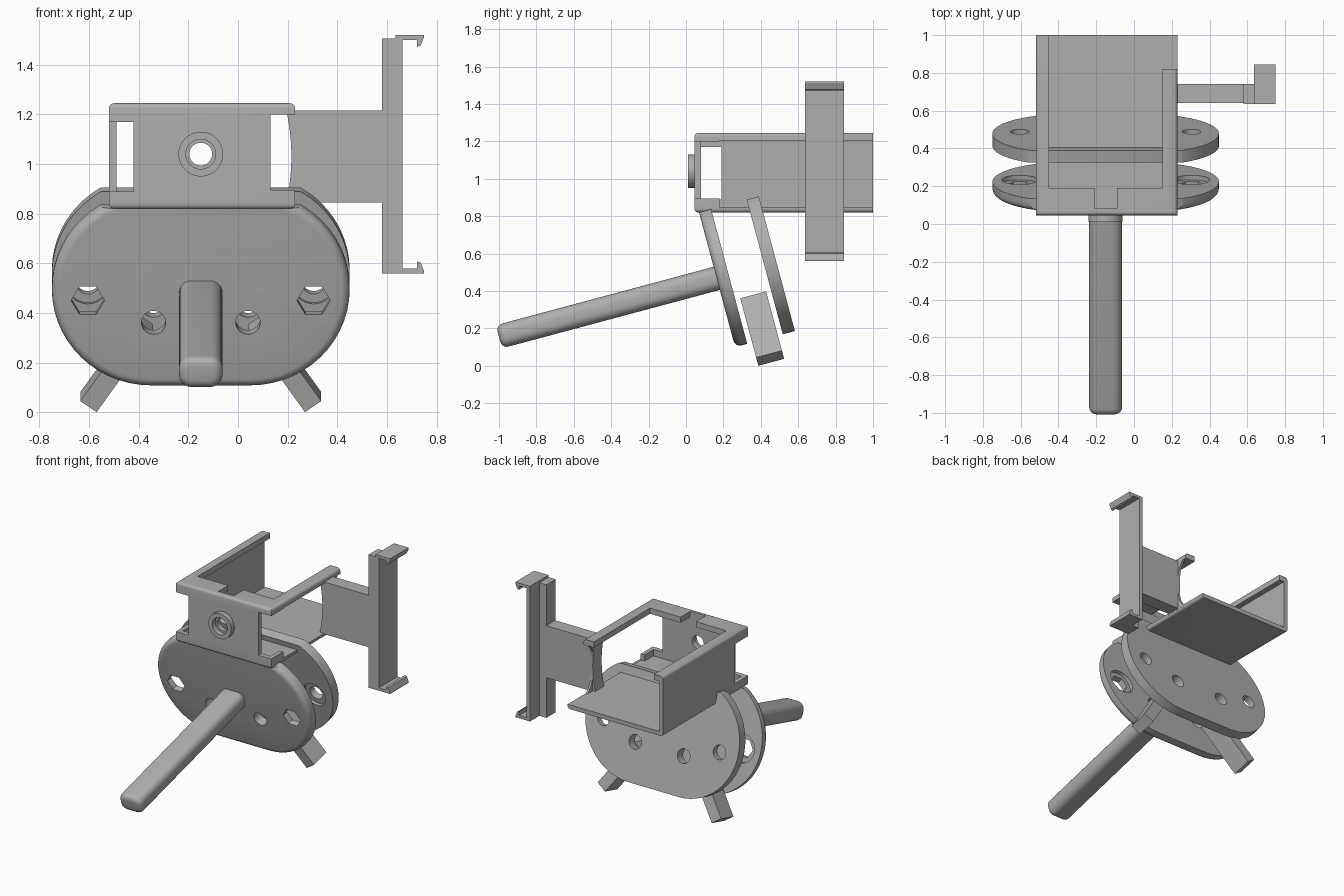
import bpy, bmesh, math
from mathutils import Matrix, Vector

if "Cube" in bpy.data.objects:
    bpy.data.objects.remove(bpy.data.objects["Cube"], do_unlink=True)

grey = bpy.data.materials.new("plain grey")
grey.use_nodes = True
grey.diffuse_color = (0.43, 0.43, 0.43, 1)
grey.node_tree.nodes["Principled BSDF"].inputs["Base Color"].default_value = grey.diffuse_color

MID = -0.15
FLAT = Matrix.Identity(4)
# Frame of the leaning plates: x across, y through the plates, z up the plates
TILT = Matrix.Translation((MID, 0.159, 0.487)) @ Matrix.Rotation(math.radians(15), 4, 'X')
# Frame that extrudes a (y, z) profile along x
SIDE = Matrix(((0, 1, 0, 0), (1, 0, 0, 0), (0, 0, 1, 0), (0, 0, 0, 1)))


def prism(name, profile, y0, y1, frame=FLAT, bevel=0, pick=None):
    """Extrude an (x, z) profile from y0 to y1, optionally rounding chosen edges."""
    bm = bmesh.new()
    face = bm.faces.new([bm.verts.new((x, y0, z)) for x, z in profile])
    ext = bmesh.ops.extrude_face_region(bm, geom=[face])
    moved = [v for v in ext["geom"] if isinstance(v, bmesh.types.BMVert)]
    bmesh.ops.translate(bm, verts=moved, vec=(0, y1 - y0, 0))
    bmesh.ops.recalc_face_normals(bm, faces=bm.faces)
    if bevel:
        edges = [e for e in bm.edges if pick is None or pick(e)]
        bmesh.ops.bevel(bm, geom=edges, offset=bevel, segments=5, profile=0.5, affect='EDGES')
    bm.transform(frame)
    bmesh.ops.recalc_face_normals(bm, faces=bm.faces)
    mesh = bpy.data.meshes.new(name)
    bm.to_mesh(mesh)
    bm.free()
    mesh.materials.append(grey)
    ob = bpy.data.objects.new(name, mesh)
    bpy.context.collection.objects.link(ob)
    return ob


def box(name, x, y, z, frame=FLAT, bevel=0, pick=None):
    corners = [(x[0], z[0]), (x[1], z[0]), (x[1], z[1]), (x[0], z[1])]
    return prism(name, corners, y[0], y[1], frame, bevel, pick)


def ring(x, z, r, n=32, start=0.0):
    return [(x + r * math.cos(start + math.tau * i / n),
             z + r * math.sin(start + math.tau * i / n)) for i in range(n)]


def cut(ob, cutters):
    """Subtract each cutter from the part, then discard the cutters."""
    bpy.context.view_layer.objects.active = ob
    for c in cutters:
        c.hide_render = True
        mod = ob.modifiers.new("cut", 'BOOLEAN')
        mod.operation, mod.solver, mod.object = 'DIFFERENCE', 'EXACT', c
        bpy.ops.object.modifier_apply(modifier=mod.name)
        bpy.data.objects.remove(c, do_unlink=True)


def at_front(y):
    return lambda e: all(abs(v.co.y - y) < 1e-4 for v in e.verts)


# Leaning plates: stadium outline, trimmed flat at the top
R, HALF, THICK, BACK = 0.4, 0.2, 0.067, 0.264


def stadium():
    n = 28
    arc = [math.pi * i / n - math.pi / 2 for i in range(n + 1)]
    right = [(HALF + R * math.cos(a), R * math.sin(a)) for a in arc]
    return right + [(-x, -z) for x, z in right]


def hole(x, z, r, y0, y1, n=32):
    return prism("hole_cutter", ring(x, z, r, n), y0, y1, TILT)


def trim():
    return box("trim_cutter", (-1, 1), (-0.5, 0.5), (0.345, 0.8), TILT)


front_plate = prism("front_plate", stadium(), 0, THICK, TILT, 0.035, at_front(0))
back_plate = prism("back_plate", stadium(), BACK, BACK + THICK, TILT)
front_cuts, back_cuts = [trim()], [trim()]
for s in (-1, 1):
    front_cuts += [hole(s * 0.455, -0.038, 0.067, -0.1, 0.15, 6),
                   hole(s * 0.455, -0.038, 0.095, THICK - 0.025, 0.15),
                   hole(s * 0.19, -0.13, 0.049, -0.1, 0.15)]
    back_cuts += [hole(s * 0.455, -0.038, 0.049, 0.2, 0.4),
                  hole(s * 0.455, -0.038, 0.085, 0.2, BACK + 0.02),
                  hole(s * 0.19, -0.13, 0.049, 0.2, 0.4)]
cut(front_plate, front_cuts)
cut(back_plate, back_cuts)

# Splayed legs held between the plates
for s, side in ((-1, "right"), (1, "left")):
    end, up = Vector((s * 0.4525, -0.506)), Vector((-s * 0.57, 0.82))
    across = Vector((up.y, -up.x)) * 0.04
    top = end + up * 0.4
    prism(side + "_leg", [end - across, end + across, top + across, top - across],
          0.094, 0.237, TILT)

# Handle: rounded rectangular bar with a softened tip
w, h, c = 0.0875, 0.064, 0.05
bar = []
for k, (sx, sz) in enumerate(((1, 1), (-1, 1), (-1, -1), (1, -1))):
    for i in range(7):
        a = math.pi / 2 * (k + i / 6)
        bar.append((sx * (w - c) + c * math.cos(a), -0.02 + sz * (h - c) + c * math.sin(a)))
handle = prism("handle", bar, -1.205, 0.02, TILT, 0.035, at_front(-1.205))

# Open tray: a rounded block, hollowed and cut open
X0, X1, Z0, Z1 = -0.52, 0.23, 0.82, 1.245
tray = box("tray", (X0, X1), (0.045, 1.1), (Z0, Z1), FLAT, 0.02,
           lambda e: not all(v.co.y > 1 for v in e.verts)
           and not (abs(e.verts[0].co.y - e.verts[1].co.y) < 1e-4
                    and abs(e.verts[0].co.z - e.verts[1].co.z) > 0.1))
openings = [
    ((-0.49, 0.20), (0.08, 1.3), (0.85, 1.205)),     # cavity
    ((-0.45, 0.15), (0.19, 1.3), (1.1, 1.4)),        # top
    ((0.14, 0.5), (0.18, 1.3), (0.85, 1.204)),       # open side
    ((0.10, 0.5), (0.82, 1.3), (0.851, 1.4)),        # rail end
    ((-0.7, -0.42), (-0.1, 0.19), (0.89, 1.17)),     # corner windows
    ((0.13, 0.5), (-0.1, 0.191), (0.895, 1.2)),
    ((-0.21, -0.09), (0.081, 0.21), (1.15, 1.4)),    # lip notch
    ((-0.8, 0.8), (1.0, 1.4), (0.5, 1.5)),           # rear end
]
cut(tray, [box("opening_cutter", *o) for o in openings]
    + [prism("bore_cutter", ring(MID, 1.04, 0.046), -0.2, 0.3)])

# Collar around the bore
collar = prism("collar", ring(MID, 1.04, 0.09, 40), 0.01, 0.06)
cut(collar, [prism("collar_cutter", ring(MID, 1.04, 0.06), -0.1, 0.045),
             prism("bore_cutter", ring(MID, 1.04, 0.046), -0.1, 0.2)])

# Side web joining tray rails, flared towards its ends
N = 12
ts = [2 * i / N - 1 for i in range(N + 1)]
web = [(0.64, 0.835), *[(0.74 + 0.08 * t ** 4, 1.03 + 0.195 * t) for t in ts], (0.64, 1.225)]
prism("side_web", web, 0.215, 0.23, SIDE)

# Arm with a hollowed inner end
arm = [(0.59, 1.215), *[(0.215 - 0.02 * t * t, 1.03 - 0.185 * t) for t in ts], (0.59, 0.845)]
prism("arm", arm, 0.64, 0.74)

# Upright clip: stepped column with a hook at each end
box("column_rib", (0.58, 0.64), (0.635, 0.74), (0.56, 1.505))
box("column_plate", (0.635, 0.662), (0.635, 0.845), (0.56, 1.505))
hook = [(0.635, 1.5), (0.72, 1.5), (0.722, 1.472), (0.736, 1.478), (0.75, 1.512),
        (0.75, 1.52), (0.635, 1.52)]
prism("upper_hook", hook, 0.635, 0.845)
prism("lower_hook", [(x, 2.08 - z) for x, z in hook], 0.635, 0.845)

# Smooth shading on the rounded parts, with sharp edges kept
bpy.ops.object.select_all(action='DESELECT')
for ob in (front_plate, back_plate, handle, tray, collar):
    ob.select_set(True)
bpy.context.view_layer.objects.active = handle
bpy.ops.object.shade_smooth_by_angle(angle=math.radians(30))
